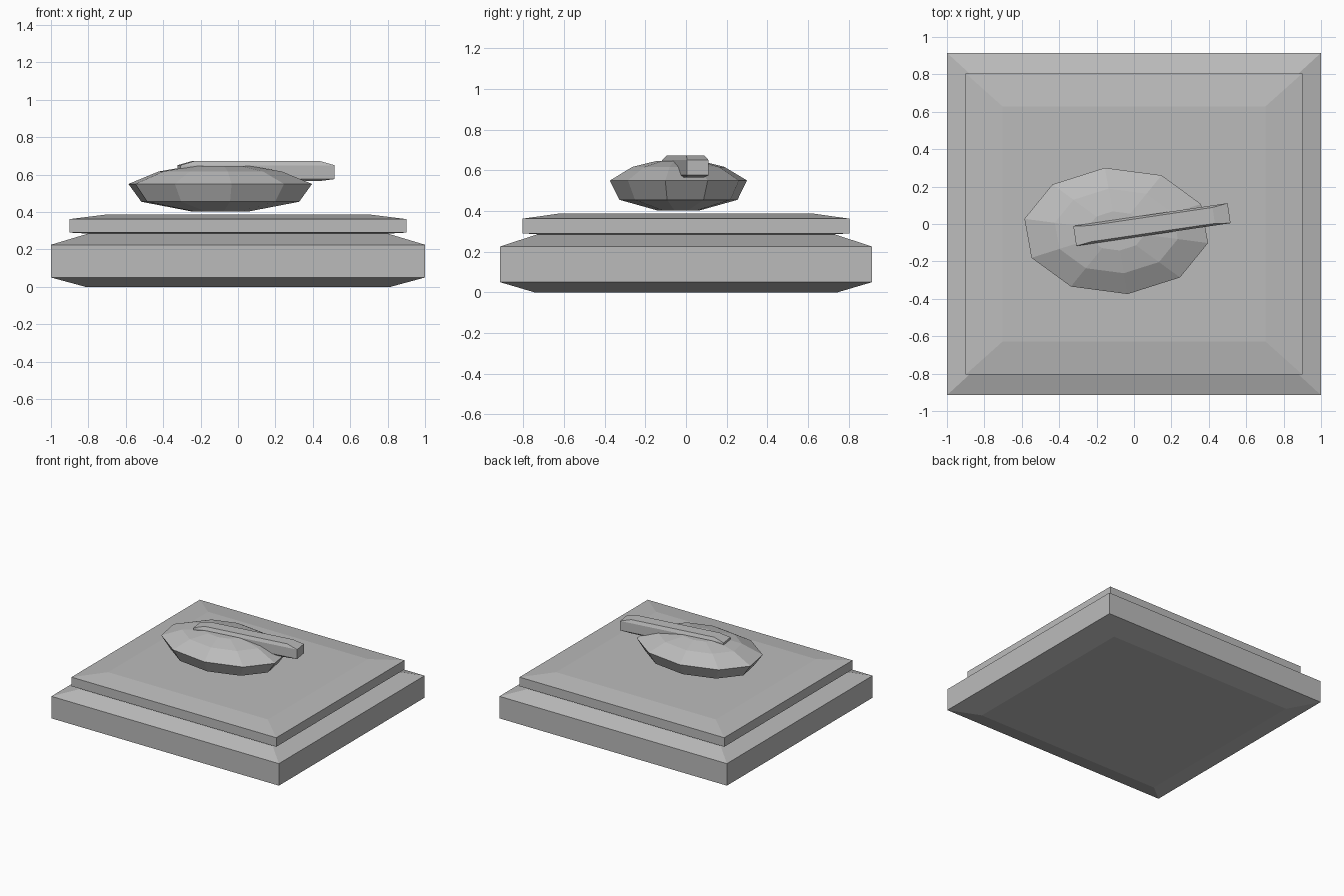
import bpy, bmesh, math
from mathutils import Matrix

cube = bpy.data.objects.get("Cube")
if cube:
    bpy.data.objects.remove(cube, do_unlink=True)

# One plain grey for everything
grey = bpy.data.materials.new("stone_grey")
grey.use_nodes = True
colour = (0.5, 0.5, 0.5, 1)
grey.diffuse_color = colour
grey.node_tree.nodes["Principled BSDF"].inputs["Base Color"].default_value = colour


def stack(name, outline, levels, centre=(0, 0), turn=0):
    """Loft an outline through (height, scale) levels and cap both ends."""
    bm = bmesh.new()
    rings = [[bm.verts.new((x * s, y * s, z)) for x, y in outline] for z, s in levels]
    n = len(outline)
    for low, high in zip(rings, rings[1:]):
        for i in range(n):
            j = (i + 1) % n
            bm.faces.new((low[i], low[j], high[j], high[i]))
    bm.faces.new(rings[0][::-1])
    bm.faces.new(rings[-1])
    bm.transform(Matrix.Translation((*centre, 0)) @ Matrix.Rotation(math.radians(turn), 4, "Z"))
    mesh = bpy.data.meshes.new(name)
    bm.to_mesh(mesh)
    bm.free()
    mesh.materials.append(grey)
    obj = bpy.data.objects.new(name, mesh)
    bpy.context.collection.objects.link(obj)
    return obj


def rectangle(hx, hy):
    return [(-hx, -hy), (hx, -hy), (hx, hy), (-hx, hy)]


def ellipse(rx, ry, sides, start):
    angles = [math.radians(start) + math.tau * i / sides for i in range(sides)]
    return [(rx * math.cos(a), ry * math.sin(a)) for a in angles]


# Stepped square plinth
stack("lower_slab", rectangle(1, 0.915),
      [(0, 0.815), (0.05, 1), (0.225, 1), (0.285, 0.8)])
stack("upper_slab", rectangle(0.9, 0.805),
      [(0.28, 0.8), (0.29, 1), (0.362, 1), (0.387, 0.78)])

# Faceted ten-sided boulder
stack("faceted_body", ellipse(0.5, 0.34, 10, -11),
      [(0.403, 0.31), (0.455, 0.86), (0.55, 1), (0.617, 0.67), (0.647, 0.31)],
      centre=(-0.095, -0.037))

# Slanted bar lying across the top
stack("top_bar", rectangle(0.417, 0.054),
      [(0.565, 0.8), (0.576, 1), (0.65, 1), (0.674, 0.8)],
      centre=(0.096, -0.003), turn=8.4)
